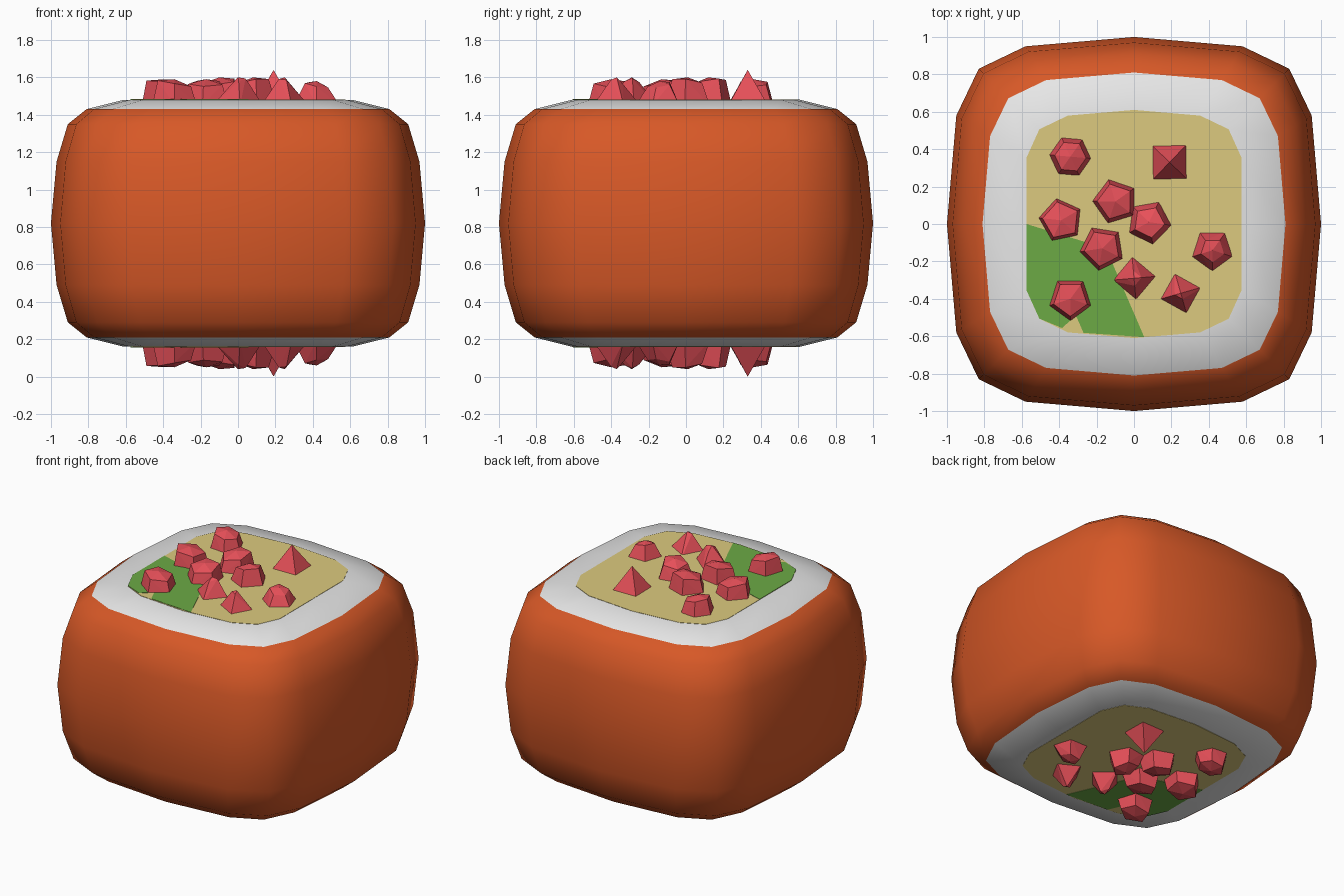
import bpy, bmesh, math

if "Cube" in bpy.data.objects:
    bpy.data.objects.remove(bpy.data.objects["Cube"])

MID = 0.82      # height of the symmetry plane
TOP = 0.66      # cut face height above that plane


def material(name, rgb):
    m = bpy.data.materials.new(name)
    m.diffuse_color = (*rgb, 1)
    m.use_nodes = True
    m.node_tree.nodes["Principled BSDF"].inputs["Base Color"].default_value = m.diffuse_color
    return m


ORANGE = material("orange_wrap", (0.68, 0.098, 0.02))
WHITE = material("rice_white", (0.8, 0.8, 0.8))
BEIGE = material("filling_beige", (0.72, 0.59, 0.21))
GREEN = material("leaf_green", (0.15, 0.40, 0.06))
PINK = material("fish_pink", (0.80, 0.08, 0.10))


def finish(name, bm, mats, mirror=True):
    bmesh.ops.recalc_face_normals(bm, faces=bm.faces)
    me = bpy.data.meshes.new(name)
    bm.to_mesh(me)
    bm.free()
    for m in mats:
        me.materials.append(m)
    ob = bpy.data.objects.new(name, me)
    ob.location.z = MID
    bpy.context.collection.objects.link(ob)
    if mirror:
        mod = ob.modifiers.new("bottom_copy", 'MIRROR')
        mod.use_axis = (False, False, True)
        mod.use_mirror_merge = False
    return ob


def rounded_square(s):
    """Sixteen-sided bulging square of half width s."""
    side = [(1, 0), (0.95, 0.58), (0.83, 0.83), (0.58, 0.95)]
    pts = []
    for q in range(4):
        for x, y in side:
            for _ in range(q):
                x, y = -y, x
            pts.append((x * s, y * s))
    return pts


def plate(name, outline, z, t, mat):
    bm = bmesh.new()
    f = bm.faces.new([bm.verts.new((x, y, z)) for x, y in outline])
    ext = bmesh.ops.extrude_face_region(bm, geom=[f])
    for v in ext["geom"]:
        if isinstance(v, bmesh.types.BMVert):
            v.co.z += t
    return finish(name, bm, [mat])


# Roll body: orange wrap with white rice shoulders and caps
half = [(0, 1.0), (0.33, 0.97), (0.53, 0.91), (0.61, 0.81), (TOP, 0.61)]
profile = [(-z, s) for z, s in reversed(half[1:])] + half
bm = bmesh.new()
rings = [[bm.verts.new((x, y, z)) for x, y in rounded_square(s)] for z, s in profile]
for a, b in zip(rings, rings[1:]):
    for i in range(16):
        j = (i + 1) % 16
        bm.faces.new((a[i], a[j], b[j], b[i]))
bm.faces.new(rings[0])
bm.faces.new(rings[-1])
for f in bm.faces:
    f.material_index = int(abs(f.calc_center_median().z) > 0.61)
body = finish("roll_body", bm, [ORANGE, WHITE], mirror=False)
bpy.context.view_layer.objects.active = body
body.select_set(True)
bpy.ops.object.shade_smooth_by_angle(angle=math.radians(45))

# Filling on each cut face
fill = [(max(-0.575, min(0.575, x)), y) for x, y in rounded_square(0.61)]
plate("filling", fill, TOP - 0.002, 0.004, BEIGE)

# Green leaf patch, with a small notch at the rim
leaf = [(-0.575, 0), (-0.15, -0.13), (0.055, -0.605), (-0.27, -0.582),
        (-0.31, -0.49), (-0.385, -0.556), (-0.506, -0.506), (-0.575, -0.354)]
plate("leaf", leaf, TOP, 0.004, GREEN)

# Fish chunks: x, y, radius, sides, turn, height, shoulder scale
chunks = [
    (-0.34, 0.36, 0.120, 6, 175, 0.11, 0.70),
    (0.19, 0.33, 0.150, 4, 46, 0.16, 0.0),
    (-0.10, 0.12, 0.130, 5, 35, 0.12, 0.75),
    (-0.39, 0.02, 0.125, 5, 30, 0.11, 0.80),
    (0.08, 0.01, 0.130, 5, -8, 0.12, 0.65),
    (-0.17, -0.13, 0.130, 5, 45, 0.11, 0.75),
    (0.00, -0.29, 0.135, 4, 5, 0.12, 0.30),
    (0.42, -0.14, 0.130, 5, -90, 0.10, 0.50),
    (0.25, -0.37, 0.132, 4, 16, 0.12, 0.25),
    (-0.34, -0.40, 0.125, 5, 54, 0.11, 0.75),
]
bm = bmesh.new()
for cx, cy, r, n, turn, h, k in chunks:
    verts = [bm.verts.new((cx, cy, TOP + h))]
    for i in range(n):
        a = math.radians(turn) + math.tau * i / n
        dx, dy = r * math.cos(a), r * math.sin(a)
        verts.append(bm.verts.new((cx + dx, cy + dy, TOP - 0.03)))
        if k:
            lift = h * (0.8 + 0.15 * math.cos(a + cx * 9))
            verts.append(bm.verts.new((cx + dx * k, cy + dy * k, TOP + lift)))
    hull = bmesh.ops.convex_hull(bm, input=verts)
    loose = [v for v in hull["geom_interior"] if isinstance(v, bmesh.types.BMVert)]
    bmesh.ops.delete(bm, geom=loose, context='VERTS')
finish("fish_chunks", bm, [PINK])
